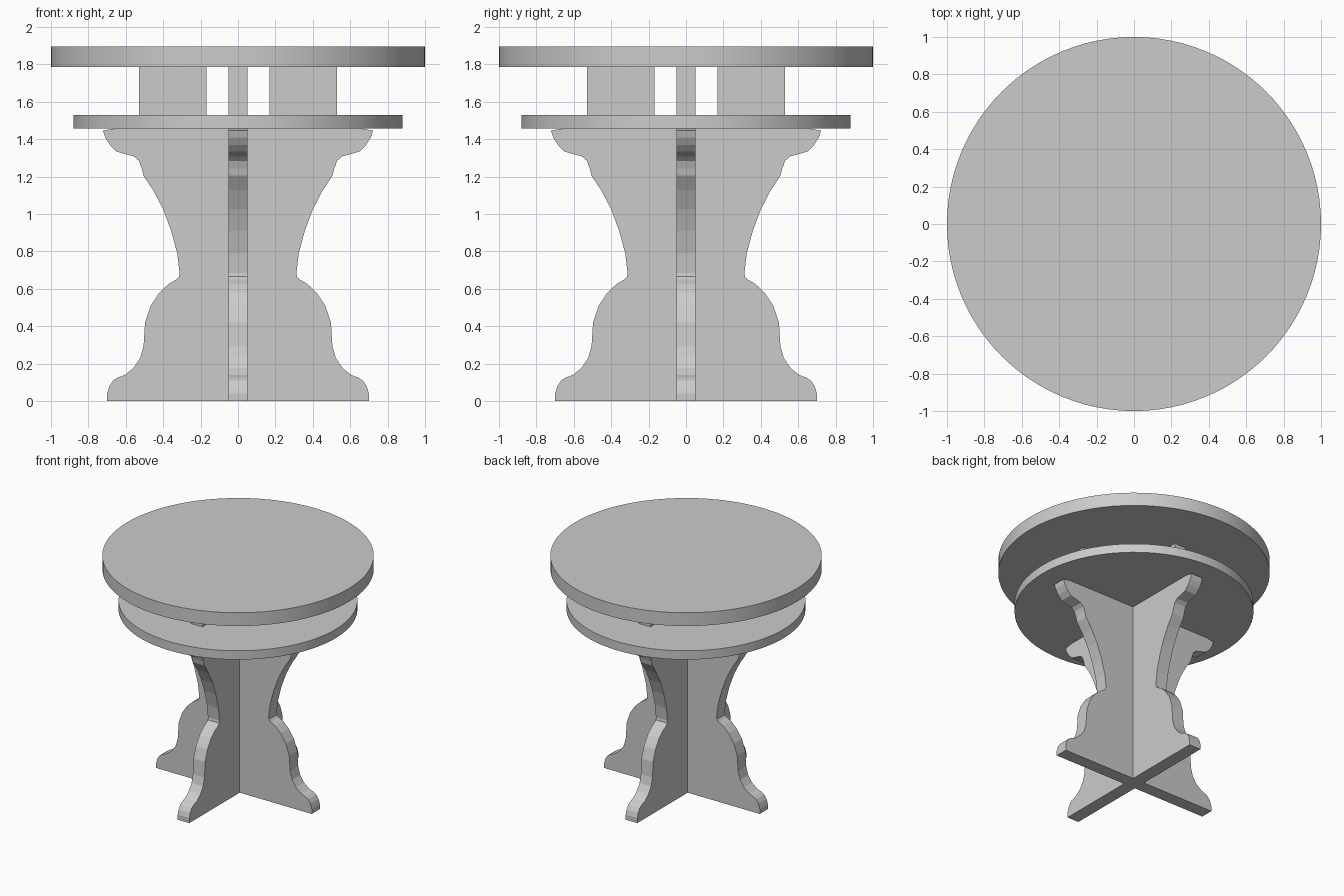
import bpy, bmesh
from math import pi, cos, sin

if "Cube" in bpy.data.objects:
    bpy.data.objects.remove(bpy.data.objects["Cube"])

T = 0.052  # half thickness of the boards


def finish(name, bm, smooth=False):
    bmesh.ops.recalc_face_normals(bm, faces=bm.faces)
    me = bpy.data.meshes.new(name)
    bm.to_mesh(me)
    bm.free()
    ob = bpy.data.objects.new(name, me)
    bpy.context.collection.objects.link(ob)
    if smooth:
        bpy.context.view_layer.objects.active = ob
        ob.select_set(True)
        bpy.ops.object.shade_smooth_by_angle(angle=pi / 6)
        ob.select_set(False)
    return ob


def disc(name, radius, z0, z1):
    bm = bmesh.new()
    bmesh.ops.create_cone(bm, cap_ends=True, segments=96, radius1=radius,
                          radius2=radius, depth=z1 - z0)
    bmesh.ops.translate(bm, verts=bm.verts, vec=(0, 0, (z0 + z1) / 2))
    return finish(name, bm, smooth=True)


def panel(name, outline, angle):
    """Extrude an x-z outline to board thickness and turn it about z."""
    bm = bmesh.new()
    face = bm.faces.new([bm.verts.new((x, -T, z)) for x, z in outline])
    new = bmesh.ops.extrude_face_region(bm, geom=[face])["geom"]
    bmesh.ops.translate(bm, vec=(0, 2 * T, 0),
                        verts=[v for v in new if isinstance(v, bmesh.types.BMVert)])
    ob = finish(name, bm)
    ob.rotation_euler.z = angle
    return ob


# Round top and the smaller shelf below it
disc("table_top", 1.0, 1.787, 1.895)
disc("lower_disc", 0.88, 1.458, 1.53)

# Spacer blocks between the two discs
block = [(0.168, 1.53), (0.53, 1.53), (0.53, 1.787), (0.168, 1.787)]
for i in range(4):
    panel(f"spacer_block_{i + 1}", block, i * pi / 2)

# Scrolled half outline of the leg board, foot to top
half = [(0.70, 0), (0.70, 0.04), (0.688, 0.08), (0.668, 0.11), (0.645, 0.125),
        (0.605, 0.14), (0.558, 0.178), (0.523, 0.23), (0.505, 0.295),
        (0.497, 0.42), (0.467, 0.51), (0.42, 0.58), (0.37, 0.627),
        (0.33, 0.65), (0.315, 0.665), (0.312, 0.685), (0.325, 0.79),
        (0.357, 0.91), (0.40, 1.025), (0.452, 1.125), (0.505, 1.205),
        (0.515, 1.245), (0.53, 1.285), (0.555, 1.308), (0.60, 1.32),
        (0.65, 1.335), (0.685, 1.37), (0.71, 1.41), (0.722, 1.447), (0.655, 1.458)]
outline = half + [(-x, z) for x, z in reversed(half)]

# Two crossed leg boards
panel("leg_board_x", outline, 0)
panel("leg_board_y", outline, pi / 2)
